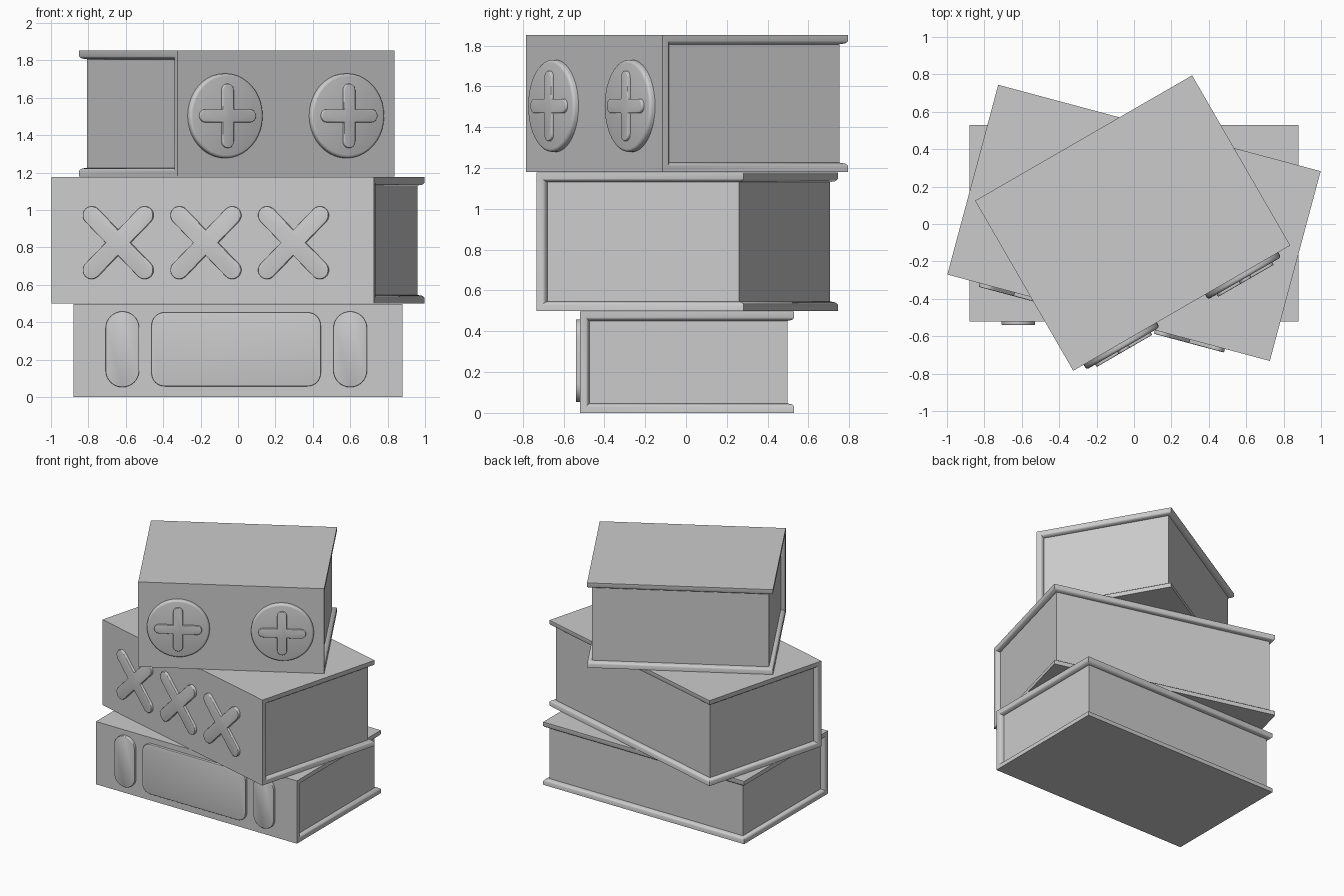
import bpy, bmesh
from math import sin, cos, pi, radians
from mathutils import Matrix, Vector

cube = bpy.data.objects.get("Cube")
if cube:
    bpy.data.objects.remove(cube)

grey = bpy.data.materials.new("plain grey")
grey.use_nodes = True
TONE = (0.6, 0.6, 0.6, 1)
grey.diffuse_color = TONE
grey.node_tree.nodes["Principled BSDF"].inputs["Base Color"].default_value = TONE


def finish(bm, name, matrix):
    bmesh.ops.recalc_face_normals(bm, faces=bm.faces[:])
    mesh = bpy.data.meshes.new(name)
    bm.to_mesh(mesh)
    bm.free()
    mesh.materials.append(grey)
    obj = bpy.data.objects.new(name, mesh)
    bpy.context.collection.objects.link(obj)
    obj.matrix_world = matrix
    bpy.context.view_layer.objects.active = obj
    obj.select_set(True)
    bpy.ops.object.shade_smooth_by_angle(angle=radians(35))
    obj.select_set(False)
    return obj


# Book: box with the page block recessed on three sides, spine at the front
def book(name, length, depth, bottom, top, centre, turn):
    bm = bmesh.new()
    bmesh.ops.create_cube(bm, size=1)
    bmesh.ops.scale(bm, vec=(length, depth, top - bottom), verts=bm.verts)
    bmesh.ops.recalc_face_normals(bm, faces=bm.faces[:])
    pages = [f for f in bm.faces if abs(f.normal.x) > 0.9 or f.normal.y > 0.9]
    for width, drop in ((0.03, 0), (0.006, -0.004), (0.006, -0.008), (0.004, -0.02)):
        bmesh.ops.inset_region(bm, faces=pages, thickness=width, depth=drop,
                               use_even_offset=True, use_boundary=True)
    place = (Matrix.Translation((*centre, (bottom + top) / 2))
             @ Matrix.Rotation(radians(turn), 4, 'Z'))
    finish(bm, name, place)
    # Spine frame: outline x runs along the spine, y up, z outwards
    return place @ Matrix.Translation((0, -depth / 2, 0)) @ Matrix.Rotation(pi / 2, 4, 'X')


def arc(x, y, r, start, sweep, steps):
    return [(x + r * cos(start + sweep * i / steps), y + r * sin(start + sweep * i / steps))
            for i in range(steps + 1)]


def rounded_box(w, h, r):
    points = []
    for i, (sx, sy) in enumerate(((1, 1), (-1, 1), (-1, -1), (1, -1))):
        points += arc(sx * (w / 2 - r), sy * (h / 2 - r), r, i * pi / 2, pi / 2, 8)
    return points


# Cross with round arm ends and sharp inner corners
def cross(reach, r, turn):
    points = []
    for i in range(4):
        a = turn + i * pi / 2
        points += arc((reach - r) * cos(a), (reach - r) * sin(a), r, a - pi / 2, pi, 10)
        points.append((r * 2 ** 0.5 * cos(a + pi / 4), r * 2 ** 0.5 * sin(a + pi / 4)))
    return points


# Raised shape with softened front rim
def raised(name, outline, spine, u, v=0, base=-0.005, height=0.02, rim=0.005):
    bm = bmesh.new()
    face = bm.faces.new([bm.verts.new((x, y, base)) for x, y in outline])
    result = bmesh.ops.extrude_face_region(bm, geom=[face])["geom"]
    verts = [g for g in result if isinstance(g, bmesh.types.BMVert)]
    bmesh.ops.translate(bm, vec=(0, 0, height - base), verts=verts)
    edges = [e for e in bm.edges if all(p.co.z > height - 1e-4 for p in e.verts)]
    bmesh.ops.bevel(bm, geom=edges, offset=rim, segments=3, profile=0.5, affect='EDGES')
    finish(bm, name, spine @ Matrix.Translation((u, v, 0)))


# Bottom book with label panel and two pills
spine = book("bottom_book", 1.76, 1.05, 0, 0.497, (0, 0.005), 0)
raised("label_panel", rounded_box(0.905, 0.395, 0.07), spine, -0.01, 0.007)
for side, u in (("right", -0.618), ("left", 0.6)):
    raised(side + "_pill", rounded_box(0.18, 0.405, 0.0899), spine, u, 0.007)

# Middle book with three diagonal crosses
spine = book("middle_book", 1.785, 1.05, 0.5, 1.177, (0, 0.006), -15)
for i in range(3):
    raised("diagonal_cross_%d" % (i + 1), cross(0.255, 0.048, pi / 4), spine,
           -0.52 + i * 0.485, -0.013)

# Top book with two round studs carrying crosses
spine = book("top_book", 1.34, 1.05, 1.18, 1.852, (-0.007, 0.005), 30)
for side, u in (("right", -0.38), ("left", 0.37)):
    raised(side + "_stud", arc(0, 0, 0.226, 0, 2 * pi, 40)[:-1], spine, u, -0.012,
           height=0.03, rim=0.015)
    raised(side + "_stud_cross", cross(0.172, 0.035, 0), spine, u, -0.012,
           base=0.02, height=0.045)
